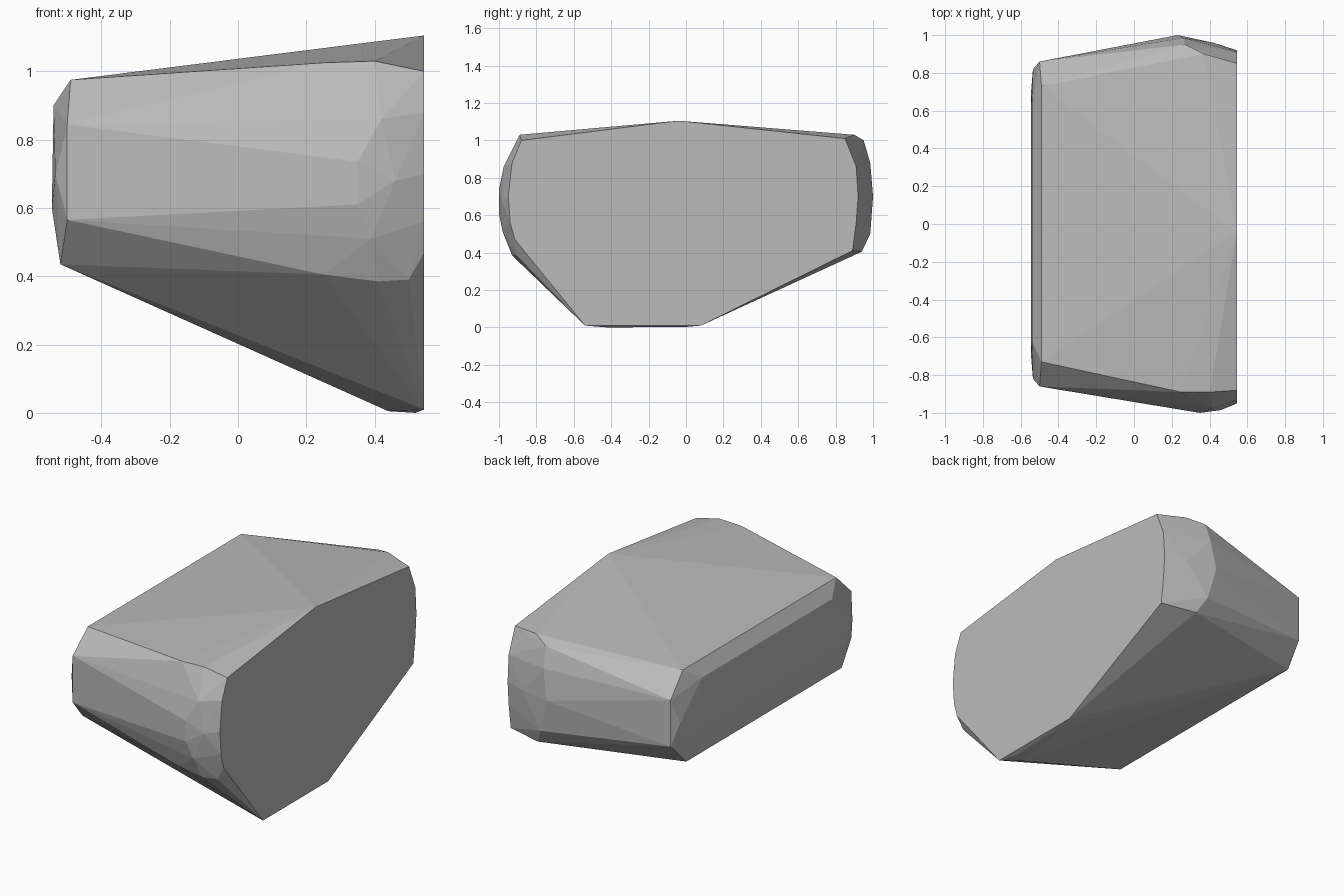
import bpy
import bmesh
import math

# Remove the default object only
default_cube = bpy.data.objects.get("Cube")
if default_cube:
    bpy.data.objects.remove(default_cube, do_unlink=True)


def make_material(name, grey):
    """One flat colour for the viewport and for renders."""
    material = bpy.data.materials.new(name)
    material.use_nodes = True
    colour = (grey, grey, grey, 1.0)
    material.diffuse_color = colour
    shader = material.node_tree.nodes["Principled BSDF"]
    shader.inputs["Base Color"].default_value = colour
    return material


def mirrored(points):
    """Repeat the points on the opposite side of the y axis."""
    return [(x, side * y, z) for x, y, z in points for side in (-1, 1)]


def make_convex_block(name, points, material):
    """Wrap the corner points in one faceted convex solid."""
    mesh = bpy.data.meshes.new(name)
    bm = bmesh.new()
    for point in points:
        bm.verts.new(point)
    hull = bmesh.ops.convex_hull(bm, input=bm.verts[:])
    spare = [v for v in hull["geom_interior"] if isinstance(v, bmesh.types.BMVert)]
    bmesh.ops.delete(bm, geom=spare, context="VERTS")
    # Merge the triangles that share one flat plane
    bmesh.ops.dissolve_limit(bm, angle_limit=math.radians(0.3),
                             verts=bm.verts[:], edges=bm.edges[:])
    bmesh.ops.recalc_face_normals(bm, faces=bm.faces[:])
    bm.to_mesh(mesh)
    bm.free()
    mesh.materials.append(material)
    block = bpy.data.objects.new(name, mesh)
    bpy.context.collection.objects.link(block)
    return block


# Large flat cut face, as a (y, z) outline
cut_face_x = 0.545
cut_outline = [
    (-.54, .01), (.08, .01), (.89, .41), (.91, .56), (.92, .7), (.91, .86),
    (.85, 1.01), (-.04, 1.105), (-.88, 1), (-.93, .88), (-.95, .7),
    (-.94, .56), (-.915, .47),
]
cut_face = [(cut_face_x, y, z) for y, z in cut_outline]

# Narrow end with chamfered corners, the same at front and back
narrow_end = mirrored([
    (-.49, .73, .975), (-.5, .86, .845), (-.5, .86, .565),
    (-.535, .82, .7), (-.54, .62, .9), (-.52, .74, .435), (-.545, .7, .6),
])

# Rounded front bulge
front_bulge = [
    (.25, -.89, 1.025), (.4, -.89, 1.03), (.42, -.975, .86),
    (.35, -1, .735), (.35, -1, .61), (.46, -.985, .68),
    (.39, -.98, .51), (.25, -.92, .405), (.41, -.93, .385), (.5, -.91, .39),
]

# Rounded back bulge
back_bulge = [
    (.37, .9, 1.03), (.27, .95, 1), (.26, .985, .88), (.23, 1, .7),
    (.28, .985, .5), (.33, .94, .405), (.42, .96, .7),
]

# Short rounded keel at the base
keel = [(.44, -.45, .005), (.52, -.42, 0), (.52, 0, .003)]

stone = make_material("stone grey", 0.5)
make_convex_block("stone_chunk",
                  cut_face + narrow_end + front_bulge + back_bulge + keel, stone)
